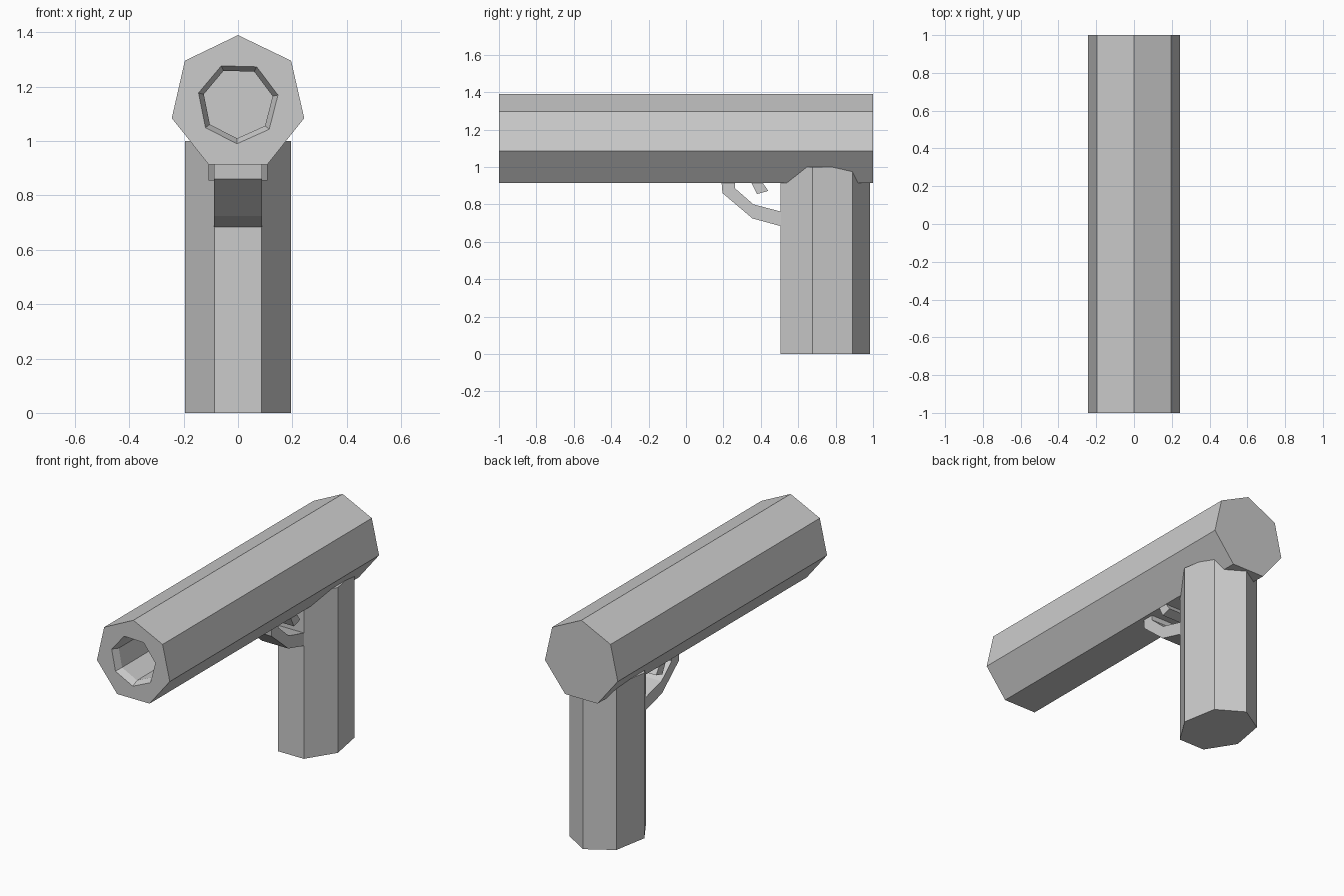
import bpy, bmesh
from math import sin, cos, radians, tau

if "Cube" in bpy.data.objects:
    bpy.data.objects.remove(bpy.data.objects["Cube"])

SIDES = 7


def finish(name, bm):
    bmesh.ops.recalc_face_normals(bm, faces=bm.faces)
    mesh = bpy.data.meshes.new(name)
    bm.to_mesh(mesh)
    bm.free()
    obj = bpy.data.objects.new(name, mesh)
    bpy.context.collection.objects.link(obj)
    return obj


def loft(name, rings):
    """Skin a list of equal-sized point rings and cap both ends."""
    bm = bmesh.new()
    loops = [[bm.verts.new(p) for p in ring] for ring in rings]
    for a, b in zip(loops, loops[1:]):
        n = len(a)
        for i in range(n):
            j = (i + 1) % n
            bm.faces.new((a[i], a[j], b[j], b[i]))
    bm.faces.new(loops[0])
    bm.faces.new(loops[-1])
    return finish(name, bm)


def barrel_ring(y, r, turn=0.0):
    angles = [radians(90 + turn) + tau * i / SIDES for i in range(SIDES)]
    return [(r * cos(a), y, 1.14 + r * sin(a)) for a in angles]


def grip_ring(z):
    angles = [tau * i / SIDES for i in range(SIDES)]
    return [(0.2 * sin(a), 0.7325 + 0.2525 * cos(a), z) for a in angles]


def side_profile(name, points, half_width):
    """Extrude a y-z outline symmetrically across x."""
    return loft(name, [[(x, y, z) for y, z in points]
                       for x in (-half_width, half_width)])


# Seven-sided barrel with a chamfered bore at the front
bore_turn = 180 / SIDES - 1.5
loft("barrel", [
    barrel_ring(1.0, 0.25),
    barrel_ring(-1.0, 0.25),
    barrel_ring(-1.0, 0.15, bore_turn),
    barrel_ring(-0.96, 0.13, bore_turn),
    barrel_ring(-0.4, 0.13, bore_turn),
])

# Seven-sided grip, flat side facing forward
loft("grip", [grip_ring(0.0), grip_ring(1.0)])

# Bent guard strip from the barrel to the grip
side_profile("trigger_guard", [
    (0.19, 0.92), (0.195, 0.86), (0.355, 0.725), (0.52, 0.68),
    (0.52, 0.758), (0.36, 0.80), (0.263, 0.885), (0.263, 0.92)], 0.088)

# Short trigger under the barrel
side_profile("trigger", [
    (0.35, 0.915), (0.38, 0.855), (0.44, 0.872), (0.41, 0.915)], 0.108)
